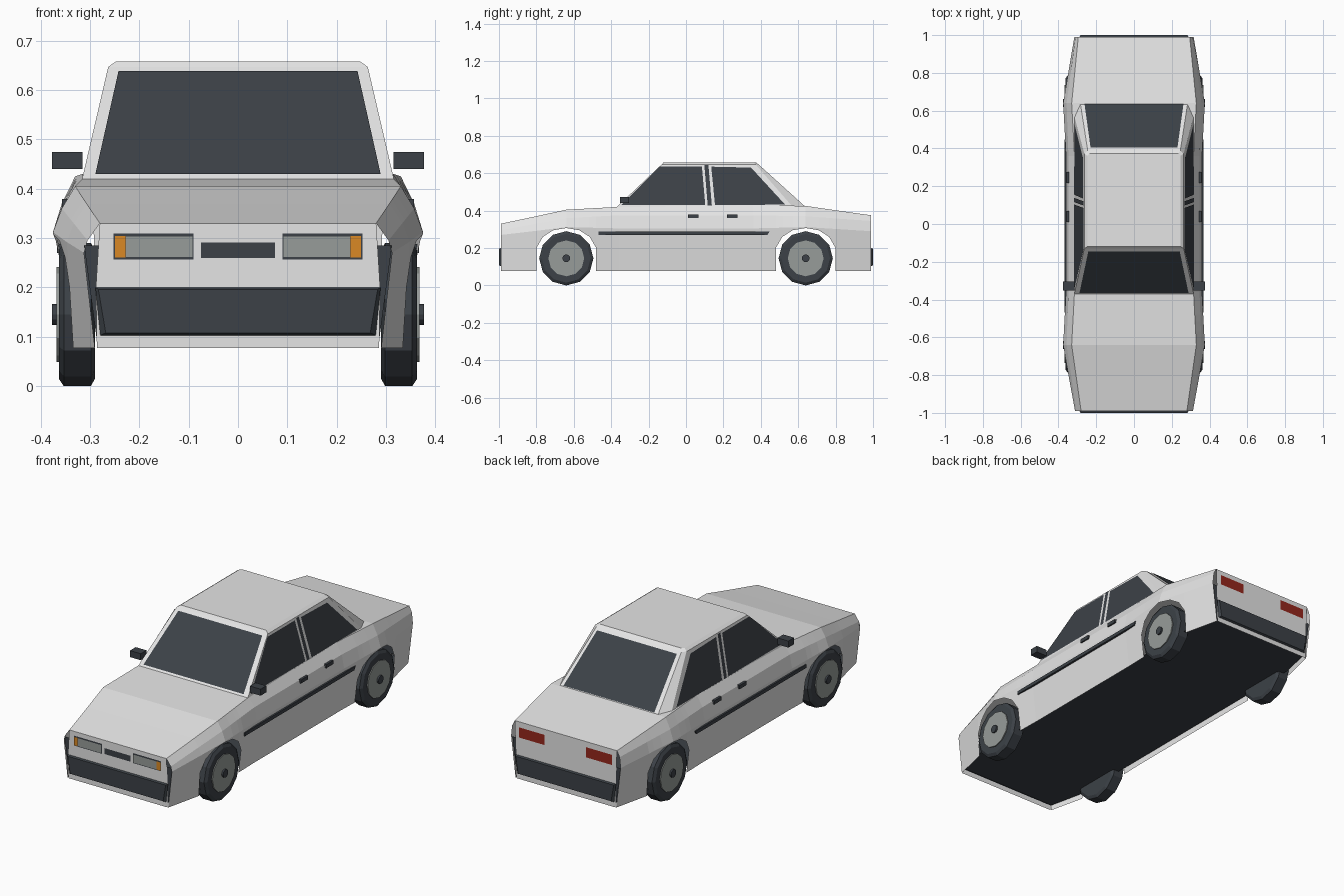
import bpy, bmesh
from math import sin, cos, pi

if "Cube" in bpy.data.objects:
    bpy.data.objects.remove(bpy.data.objects["Cube"])


def material(name, rgb):
    m = bpy.data.materials.new(name)
    m.use_nodes = True
    m.diffuse_color = (*rgb, 1)
    bsdf = m.node_tree.nodes["Principled BSDF"]
    bsdf.inputs["Base Color"].default_value = (*rgb, 1)
    bsdf.inputs["Roughness"].default_value = 0.8
    return m


PAINT = material("silver paint", (0.78, 0.78, 0.78))
DARK = material("dark trim and glass", (0.045, 0.053, 0.063))
LENS = material("grey lens and rim", (0.31, 0.335, 0.32))
AMBER = material("amber indicator", (0.7, 0.25, 0.018))
RED = material("red tail light", (0.3, 0.02, 0.012))


def finish(name, bm, mat, fix_normals=True):
    if fix_normals:
        bmesh.ops.recalc_face_normals(bm, faces=bm.faces)
    mesh = bpy.data.meshes.new(name)
    bm.to_mesh(mesh)
    bm.free()
    mesh.materials.append(mat)
    ob = bpy.data.objects.new(name, mesh)
    bpy.context.collection.objects.link(ob)


def loft(name, rings, mat):
    """Closed rings joined in order, with both ends capped."""
    bm = bmesh.new()
    rows = [[bm.verts.new(p) for p in ring] for ring in rings]
    n = len(rows[0])
    for a, b in zip(rows, rows[1:]):
        for i in range(n):
            j = (i + 1) % n
            bm.faces.new((a[i], a[j], b[j], b[i]))
    bm.faces.new(rows[0][::-1])
    bm.faces.new(rows[-1])
    finish(name, bm, mat)


def box(name, x, y, z, mat):
    rings = [[(x[0], y[0], h), (x[1], y[0], h), (x[1], y[1], h), (x[0], y[1], h)] for h in z]
    loft(name, rings, mat)


def plate(name, points, mat, outward):
    """Single flat face turned towards the outward direction."""
    bm = bmesh.new()
    f = bm.faces.new([bm.verts.new(p) for p in points])
    f.normal_update()
    if sum(a * b for a, b in zip(f.normal, outward)) < 0:
        f.normal_flip()
    finish(name, bm, mat, fix_normals=False)


def lerp(a, b, t):
    return a + (b - a) * t


# Body sections: y, deck edge x z, shoulder x z, widest x z, sill x
END, SILL = 0.99, 0.077
SECTIONS = [
    (-END, 0.28, 0.33, 0.305, 0.295, 0.312, 0.27, 0.29),
    (-0.8, 0.307, 0.37, 0.333, 0.33, 0.347, 0.292, 0.334),
    (-0.64, 0.33, 0.405, 0.357, 0.36, 0.375, 0.312, 0.342),
    (-0.36, 0.315, 0.42, 0.347, 0.375, 0.36, 0.305, 0.335),
    (0.36, 0.315, 0.43, 0.347, 0.375, 0.36, 0.305, 0.335),
    (0.64, 0.33, 0.425, 0.357, 0.37, 0.375, 0.312, 0.342),
    (0.8, 0.314, 0.402, 0.335, 0.358, 0.348, 0.302, 0.334),
    (END, 0.295, 0.375, 0.31, 0.345, 0.316, 0.29, 0.29),
]
AXLES = (-0.64, 0.64)
ARCH = [(-0.16, SILL), (-0.16, 0.2), (-0.125, 0.26), (-0.07, 0.295), (0, 0.307),
        (0.07, 0.295), (0.125, 0.26), (0.16, 0.2), (0.16, SILL)]


def section(y, low):
    for a, b in zip(SECTIONS, SECTIONS[1:]):
        if y <= b[0]:
            t = (y - a[0]) / (b[0] - a[0])
            break
    _, tx, tz, sx, sz, wx, wz, bx = [lerp(p, q, t) for p, q in zip(a, b)]
    lx = lerp(bx, wx, (low - SILL) / (wz - SILL))
    half = [(lx, low), (wx, wz), (sx, sz), (tx, tz)]
    return [(x, y, z) for x, z in half] + [(-x, y, z) for x, z in half[::-1]]


# Open body shell with the wheel arches in its lower edge
outline = [(-END, SILL)]
outline += [(AXLES[0] + y, z) for y, z in ARCH]
outline += [(-0.36, SILL), (0.36, SILL)]
outline += [(AXLES[1] + y, z) for y, z in ARCH]
outline += [(END, SILL)]
bm = bmesh.new()
rows = [[bm.verts.new(p) for p in section(y, z)] for y, z in outline]
for k, (a, b) in enumerate(zip(rows, rows[1:])):
    if outline[k + 1][0] - outline[k][0] > 0.001:
        for i in range(7):
            bm.faces.new((a[i], b[i], b[i + 1], a[i + 1]))
bmesh.ops.remove_doubles(bm, verts=bm.verts, dist=0.0001)
finish("body_shell", bm, PAINT, fix_normals=False)

# Floor pan
plate("floor_pan", [(-0.285, -0.98, 0.1), (0.285, -0.98, 0.1), (0.325, -0.8, 0.1),
                    (0.325, 0.8, 0.1), (0.285, 0.98, 0.1), (-0.285, 0.98, 0.1),
                    (-0.325, 0.8, 0.1), (-0.325, -0.8, 0.1)], DARK, (0, 0, -1))

# Front and rear panels, dark corner gaps behind them, and bumpers
for end, s, top, tx in (("front", -1, 0.33, 0.28), ("rear", 1, 0.375, 0.295)):
    y = s * END
    plate(end + "_panel", [(-0.286, y, SILL), (0.286, y, SILL), (0.288, y, 0.2), (tx, y, top),
                           (-tx, y, top), (-0.288, y, 0.2)], PAINT, (0, s, 0))
    plate(end + "_corner_gap", [(-0.287, y - s * 0.006, 0.1), (0.287, y - s * 0.006, 0.1),
                                (0.312, y - s * 0.006, 0.285), (-0.312, y - s * 0.006, 0.285)],
          DARK, (0, s, 0))
    loft(end + "_bumper", [
        [(-0.279, y, 0.103), (0.279, y, 0.103), (0.289, y, 0.2), (-0.289, y, 0.2)],
        [(-0.268, s, 0.108), (0.268, s, 0.108), (0.283, s, 0.196), (-0.283, s, 0.196)]], DARK)


def lamp(name, x0, x1, z0, z1, y, mat):
    s = 1 if y > 0 else -1
    plate(name, [(x0, y, z0), (x1, y, z0), (x1, y, z1), (x0, y, z1)], mat, (0, s, 0))


# Lights and grille
lamp("grille", -0.075, 0.075, 0.26, 0.291, -0.993, DARK)
for side, s in (("left", 1), ("right", -1)):
    lamp(side + "_headlight_frame", s * 0.09, s * 0.252, 0.257, 0.309, -0.993, DARK)
    lamp(side + "_headlight", s * 0.092, s * 0.227, 0.262, 0.303, -0.996, LENS)
    lamp(side + "_indicator", s * 0.228, s * 0.249, 0.261, 0.304, -0.996, AMBER)
    lamp(side + "_tail_light", s * 0.12, s * 0.268, 0.295, 0.348, 0.994, RED)

# Cabin with chamfered rear pillars
BASE_Z, ROOF_Z = 0.415, 0.647
BASE_X, ROOF_X = 0.317, 0.263


def ring(x, front, back, rear_x, rear, z):
    half = [(x, front), (x, back), (rear_x, rear)]
    return [(px, py, z) for px, py in half] + [(-px, py, z) for px, py in half[::-1]]


loft("cabin", [ring(BASE_X, -0.375, 0.575, 0.285, 0.645, BASE_Z),
               ring(ROOF_X, -0.13, 0.372, 0.245, 0.388, ROOF_Z),
               ring(0.247, -0.12, 0.362, 0.235, 0.373, 0.658)], PAINT)


def on_cabin(z, base, roof):
    return lerp(base, roof, (z - BASE_Z) / (ROOF_Z - BASE_Z))


# Windscreen and rear window
for name, s, base, roof, low_x, high_x in (
        ("windscreen", -1, -0.375, -0.13, 0.289, 0.242),
        ("rear_window", 1, 0.645, 0.388, 0.262, 0.23)):
    pts = [(x, on_cabin(z, base, roof) + s * 0.004, z + 0.003)
           for x, z in ((-low_x, 0.427), (low_x, 0.427), (high_x, 0.636), (-high_x, 0.636))]
    plate(name, pts, DARK, (0, s, 1))

SIDE_GLASS = {
    "front_door_window": [(-0.345, 0.43), (-0.14, 0.637), (0.085, 0.637), (0.103, 0.43)],
    "door_gap": [(0.098, 0.643), (0.12, 0.643), (0.138, 0.428), (0.116, 0.428)],
    "rear_door_window": [(0.155, 0.43), (0.135, 0.635), (0.348, 0.63), (0.53, 0.432)],
}


def wheel_ring(x, r, y):
    return [(x, y + r * sin(a), 0.145 - r * cos(a)) for a in (i * pi / 6 for i in range(12))]


for side, s in (("left", 1), ("right", -1)):
    # Side glass
    for name, pts in SIDE_GLASS.items():
        plate(side + "_" + name,
              [(s * (on_cabin(z, BASE_X, ROOF_X) + 0.003), y, z) for y, z in pts], DARK, (s, 0, 0))
    # Mirror, door handles and rubbing strip
    box(side + "_mirror", (s * 0.315, s * 0.377), (-0.352, -0.305), (0.44, 0.474), DARK)
    for name, y in (("front", 0.01), ("rear", 0.218)):
        box(side + "_" + name + "_door_handle", (s * 0.335, s * 0.357), (y, y + 0.058),
            (0.36, 0.379), DARK)
    loft(side + "_rubbing_strip", [
        [(s * x, -0.468, 0.27), (s * x, 0.435, 0.27), (s * x, 0.447, 0.288), (s * x, -0.468, 0.288)]
        for x in (0.345, 0.367)], DARK)
    # Wheels
    for end, y in zip(("front", "rear"), AXLES):
        wheel = side + "_" + end
        loft(wheel + "_tyre", [wheel_ring(s * x, r, y) for x, r in
                               ((0.29, 0.13), (0.298, 0.145), (0.353, 0.145), (0.363, 0.13))], DARK)
        loft(wheel + "_rim", [wheel_ring(s * x, 0.096, y) for x in (0.355, 0.368)], LENS)
        loft(wheel + "_hub", [wheel_ring(s * x, 0.021, y) for x in (0.36, 0.377)], DARK)
